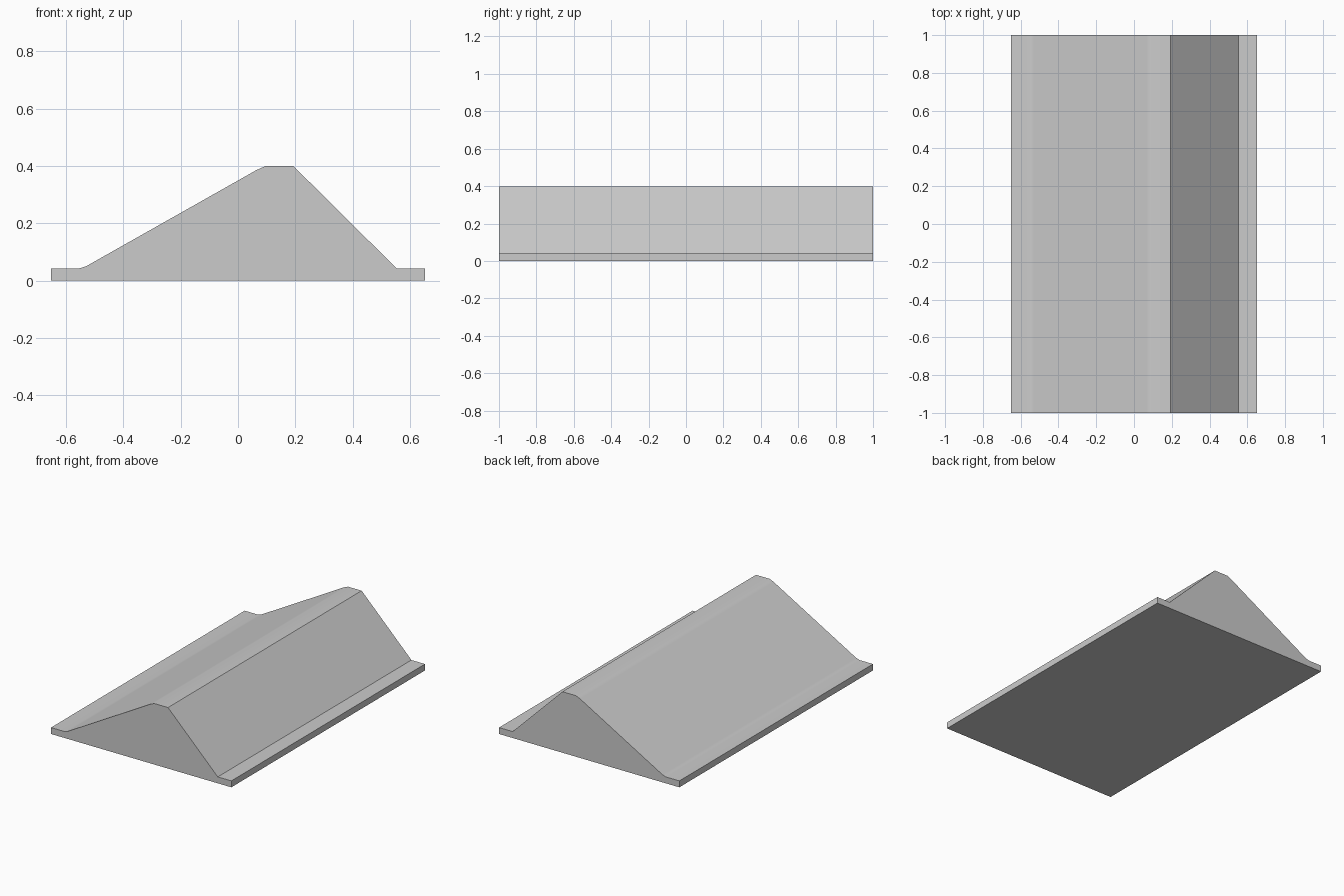
import bpy
import bmesh
import math

if "Cube" in bpy.data.objects:
    bpy.data.objects.remove(bpy.data.objects["Cube"], do_unlink=True)

# Single neutral grey
grey = bpy.data.materials.new("plain_grey")
grey.use_nodes = True
colour = (0.6, 0.6, 0.6, 1)
grey.diffuse_color = colour
grey.node_tree.nodes["Principled BSDF"].inputs["Base Color"].default_value = colour

# Cross-section: flat base, thin flanges, gentle left slope, steep right slope
HALF_LENGTH = 1.0
profile = [
    (-0.652, 0), (0.652, 0), (0.652, 0.042), (0.554, 0.042),
    (0.194, 0.399), (0.095, 0.399), (0.065, 0.386),
    (-0.53, 0.05), (-0.556, 0.042), (-0.652, 0.042),
]

# Extrude the section from front to back
bm = bmesh.new()
front = bm.faces.new([bm.verts.new((x, -HALF_LENGTH, z)) for x, z in profile])
extruded = bmesh.ops.extrude_face_region(bm, geom=[front], use_keep_orig=True)
back_verts = [g for g in extruded["geom"] if isinstance(g, bmesh.types.BMVert)]
bmesh.ops.translate(bm, verts=back_verts, vec=(0, 2 * HALF_LENGTH, 0))
bmesh.ops.recalc_face_normals(bm, faces=bm.faces)

mesh = bpy.data.meshes.new("ridge_barrier")
bm.to_mesh(mesh)
bm.free()
mesh.materials.append(grey)
barrier = bpy.data.objects.new("ridge_barrier", mesh)
bpy.context.collection.objects.link(barrier)

# Smooth the gentle bends, keep the hard corners
bpy.ops.object.select_all(action="DESELECT")
barrier.select_set(True)
bpy.context.view_layer.objects.active = barrier
bpy.ops.object.shade_smooth_by_angle(angle=math.radians(30))

# Weight normals by area so the broad slopes stay flat
weighted = barrier.modifiers.new("weighted_normals", "WEIGHTED_NORMAL")
weighted.keep_sharp = True
